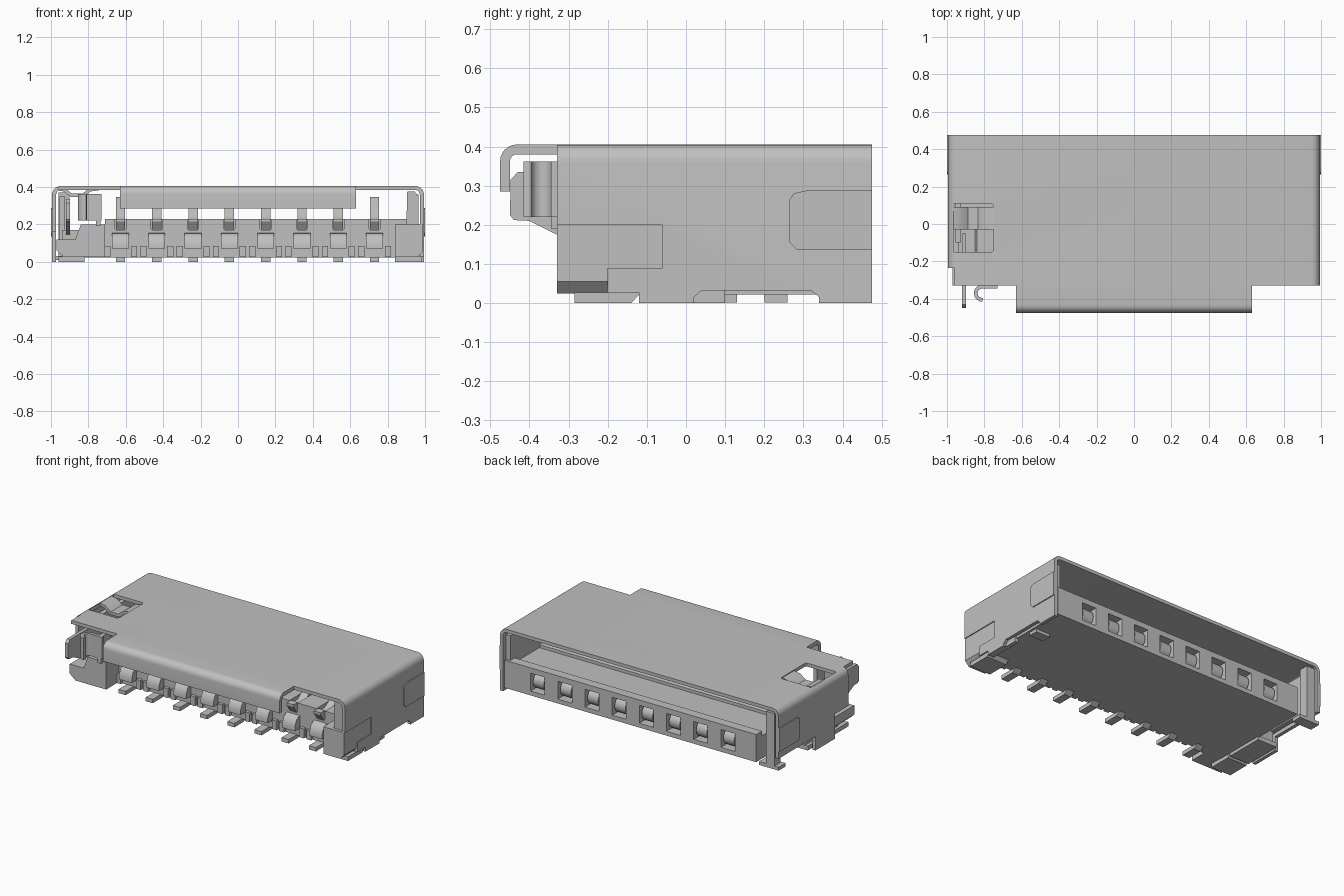
import bpy, bmesh, math
from mathutils import Vector

old = bpy.data.objects.get("Cube")
if old:
    bpy.data.objects.remove(old, do_unlink=True)

grey = bpy.data.materials.new("plain grey")
grey.use_nodes = True
grey.diffuse_color = (0.53, 0.53, 0.53, 1)
grey.node_tree.nodes["Principled BSDF"].inputs["Base Color"].default_value = (0.53, 0.53, 0.53, 1)


def prism(name, points, axis, a, b):
    """Extrude a flat outline along an axis: x takes (y, z), y takes (x, z), z takes (x, y)."""
    def place(p, d):
        return {"x": (d, p[0], p[1]), "y": (p[0], d, p[1]), "z": (p[0], p[1], d)}[axis]
    bm = bmesh.new()
    low = [bm.verts.new(place(p, a)) for p in points]
    high = [bm.verts.new(place(p, b)) for p in points]
    bm.faces.new(low)
    bm.faces.new(high)
    for i in range(len(points)):
        j = (i + 1) % len(points)
        bm.faces.new((low[i], low[j], high[j], high[i]))
    bmesh.ops.recalc_face_normals(bm, faces=bm.faces)
    mesh = bpy.data.meshes.new(name)
    bm.to_mesh(mesh)
    bm.free()
    mesh.materials.append(grey)
    obj = bpy.data.objects.new(name, mesh)
    bpy.context.collection.objects.link(obj)
    return obj


def box(name, x0, x1, y0, y1, z0, z1):
    return prism(name, [(x0, y0), (x1, y0), (x1, y1), (x0, y1)], "z", z0, z1)


def select(obj):
    bpy.ops.object.select_all(action="DESELECT")
    obj.select_set(True)
    bpy.context.view_layer.objects.active = obj


def cut(obj, cutter):
    cutter.hide_render = True
    mod = obj.modifiers.new("cut", "BOOLEAN")
    mod.operation = "DIFFERENCE"
    mod.solver = "EXACT"
    mod.object = cutter
    select(obj)
    bpy.ops.object.modifier_apply(modifier=mod.name)
    bpy.data.objects.remove(cutter, do_unlink=True)


def smooth(obj):
    select(obj)
    bpy.ops.object.shade_smooth_by_angle(angle=math.radians(35))


def arc(cx, cy, r, start, end, n=6):
    angles = [math.radians(start + (end - start) * i / n) for i in range(n + 1)]
    return [(cx + r * math.cos(t), cy + r * math.sin(t)) for t in angles]


def strip(path, thick):
    """Outline of a bent sheet that follows an open path."""
    pts = [Vector(p) for p in path]
    left, right = [], []
    for i, p in enumerate(pts):
        before = (p - pts[i - 1]).normalized() if i else (pts[1] - p).normalized()
        after = (pts[i + 1] - p).normalized() if i < len(pts) - 1 else before
        way = (before + after).normalized()
        side = Vector((-way.y, way.x)) * (thick / 2 / max(way.dot(before), 0.4))
        left.append(tuple(p + side))
        right.append(tuple(p - side))
    return left + right[::-1]


FRONT, BACK, TOP, W = -0.33, 0.475, 0.405, 0.994
R, T = 0.045, 0.022
PITCH = 0.194
columns = [0.73 - PITCH * i for i in range(8)]

# Sheet metal shell: folded channel
outer = [(W, 0)] + arc(W - R, TOP - R, R, 0, 90) + arc(R - W, TOP - R, R, 90, 180) + [(-W, 0)]
inner = [(T - W, 0)] + arc(R - W, TOP - R, R - T, 180, 90) + arc(W - R, TOP - R, R - T, 90, 0) + [(W - T, 0)]
shell = prism("shell", outer + inner, "y", FRONT, BACK)

# Left wall openings
cut(shell, box("cutter", 0.95, 1.05, -0.4, -0.2, -0.1, 0.2))
cut(shell, box("cutter", 0.95, 1.05, -0.21, -0.06, 0.09, 0.2))
cut(shell, box("cutter", 0.95, 1.05, -0.21, -0.12, -0.1, 0.027))
notch = [(0.02, -0.1), (0.34, -0.1), (0.34, 0.015), (0.32, 0.032), (0.04, 0.032), (0.02, 0.015)]
cut(shell, prism("cutter", notch, "x", 0.95, 1.05))

# Right wall openings and latch hole
cut(shell, box("cutter", -1.05, -0.96, -0.4, -0.235, -0.1, 0.5))
cut(shell, box("cutter", -1.05, -0.95, -0.4, -0.1, -0.1, 0.16))
cut(shell, box("cutter", -1.05, -0.95, 0.1, 0.6, -0.1, 0.09))
hole = [(-0.965, -0.15), (-0.76, -0.15), (-0.75, -0.14), (-0.75, 0.1), (-0.76, 0.11), (-0.965, 0.11)]
cut(shell, prism("cutter", hole, "z", 0.37, 0.5))
smooth(shell)

# Folded front lip
lip_path = [(FRONT + 0.01, TOP - 0.0125)] + arc(-0.4325, 0.3625, 0.03, 90, 180) + [(-0.4625, 0.285)]
smooth(prism("front_lip", strip(lip_path, 0.025), "x", -0.63, 0.63))

# Side spring flaps
flap = [(BACK, 0.135), (0.285, 0.135), (0.265, 0.155), (0.265, 0.265), (0.275, 0.28), (0.305, 0.287), (BACK, 0.287)]
prism("left_flap", flap, "x", 0.985, 1.0)
prism("right_flap", flap, "x", -1.0, -0.985)

# Moulded base with windows along its back lip; the right rear corner stays open
outline = [(-0.94, -0.2), (0.965, -0.2), (0.965, BACK - 0.005), (-0.83, BACK - 0.005), (-0.83, 0.12), (-0.94, 0.12)]
base = prism("base", outline, "z", 0.022, 0.17)
for x in columns:
    cut(base, box("cutter", x - 0.05, x + 0.05, 0.37, 0.6, 0.05, 0.165))
box("back_lip", -0.83, 0.965, 0.41, BACK - 0.005, 0.169, 0.2)

# Raised front bar with a slot for each contact
bar = box("front_bar", -0.71, 0.9, -0.2, 0.08, 0.169, 0.23)
for x in columns:
    cut(bar, box("cutter", x - 0.03, x + 0.03, -0.3, 0.05, 0.175, 0.3))
prism("bar_step", [(0.08, 0.169), (0.16, 0.169), (0.16, 0.19), (0.08, 0.205)], "x", -0.71, 0.93)

# Base ends with chamfered lower corners
left_end = [(0.84, 0.025), (0.96, 0.025), (0.988, 0.055), (0.988, 0.2), (0.84, 0.2)]
prism("left_end", left_end, "y", FRONT, -0.05)
right_end = [(-0.71, 0.025), (-0.93, 0.025), (-0.97, 0.06), (-0.97, 0.12), (-0.87, 0.12), (-0.84, 0.2), (-0.71, 0.2)]
prism("right_end", right_end, "y", FRONT, 0.0)

# Guide posts and rails beside the opening
post = [(0.9, 0.19), (0.965, 0.19), (0.965, 0.35), (0.945, 0.375), (0.905, 0.375)]
prism("left_post", post, "y", FRONT + 0.02, -0.1)
box("left_rail", 0.935, 0.965, -0.1, BACK - 0.02, 0.16, 0.36)
box("right_rail", -0.955, -0.925, -0.1, BACK - 0.06, 0.1, 0.35)
box("right_rear_post", -0.96, -0.9, 0.41, BACK - 0.005, 0.02, 0.37)
box("right_rear_tab", -0.99, -0.85, 0.4, BACK - 0.005, 0.01, 0.032)

# Solder feet under the sides
foot = [(-0.285, 0), (-0.14, 0), (-0.115, 0.027), (-0.285, 0.027)]
prism("left_front_foot", foot, "x", 0.84, 0.985)
box("left_rear_foot", 0.85, 0.95, 0.2, 0.26, 0.002, 0.03)
box("left_side_strip", 0.95, 0.975, -0.12, 0.1, 0.0, 0.1)
prism("right_front_foot", foot, "x", -0.96, -0.82)
box("right_side_foot", -0.96, -0.82, -0.12, 0.13, 0.002, 0.03)

# Contacts: tail, shoulder, spring beam and rounded rear tip
tail_path = [(-0.285, 0.0125), (-0.19, 0.0125), (-0.165, 0.03), (-0.165, 0.1)]
beam_path = [(-0.2, 0.2), (-0.12, 0.2), (-0.06, 0.24), (0.0, 0.325), (0.02, 0.335), (0.045, 0.32)]
shoulder = [(-0.25, 0.07), (-0.19, 0.07), (-0.19, 0.155), (-0.215, 0.15), (-0.235, 0.135), (-0.25, 0.1)]
brace = [(-0.19, 0.15), (-0.235, 0.215), (-0.235, 0.23), (-0.19, 0.23)]
for i, x in enumerate(columns, 1):
    prism(f"contact_tail_{i}", strip(tail_path, 0.025), "x", x - 0.025, x + 0.025)
    smooth(prism(f"contact_shoulder_{i}", shoulder, "x", x - 0.045, x + 0.045))
    prism(f"contact_brace_{i}", brace, "x", x - 0.025, x + 0.025)
    smooth(prism(f"contact_beam_{i}", strip(beam_path, 0.02), "x", x - 0.025, x + 0.025))
    smooth(prism(f"contact_tip_{i}", arc(0.41, 0.108, 0.052, 0, 337.5, 15), "x", x - 0.038, x + 0.038))
    # Low guides on both sides of the tail
    for s in (-1, 1):
        x0, x1 = sorted((x + s * 0.055, x + s * 0.088))
        box(f"tail_guide_{i}_{'left' if s > 0 else 'right'}", x0, x1, -0.22, -0.19, 0.025, 0.085)

# Latch parts on the right front corner
dip = [(-0.97, 0.392), (-0.93, 0.385), (-0.89, 0.355), (-0.83, 0.355), (-0.79, 0.385), (-0.74, 0.392)]
smooth(prism("latch_spring", strip(dip, 0.018), "y", -0.03, 0.09))
hook = [(-0.45, 0.225), (-0.44, 0.212), (-0.4, 0.21), (FRONT, 0.175), (-0.05, 0.115),
        (-0.05, 0.335), (-0.43, 0.335), (-0.448, 0.315)]
prism("latch_hook", hook, "x", -0.92, -0.898)
curl = [(-0.73, -0.335), (-0.8, -0.335)] + arc(-0.81, -0.37, 0.036, 100, 270, 8)
smooth(prism("latch_curl", strip(curl, 0.02), "z", 0.22, 0.362))
box("latch_arm", -0.76, -0.735, -0.345, -0.25, 0.19, 0.362)
